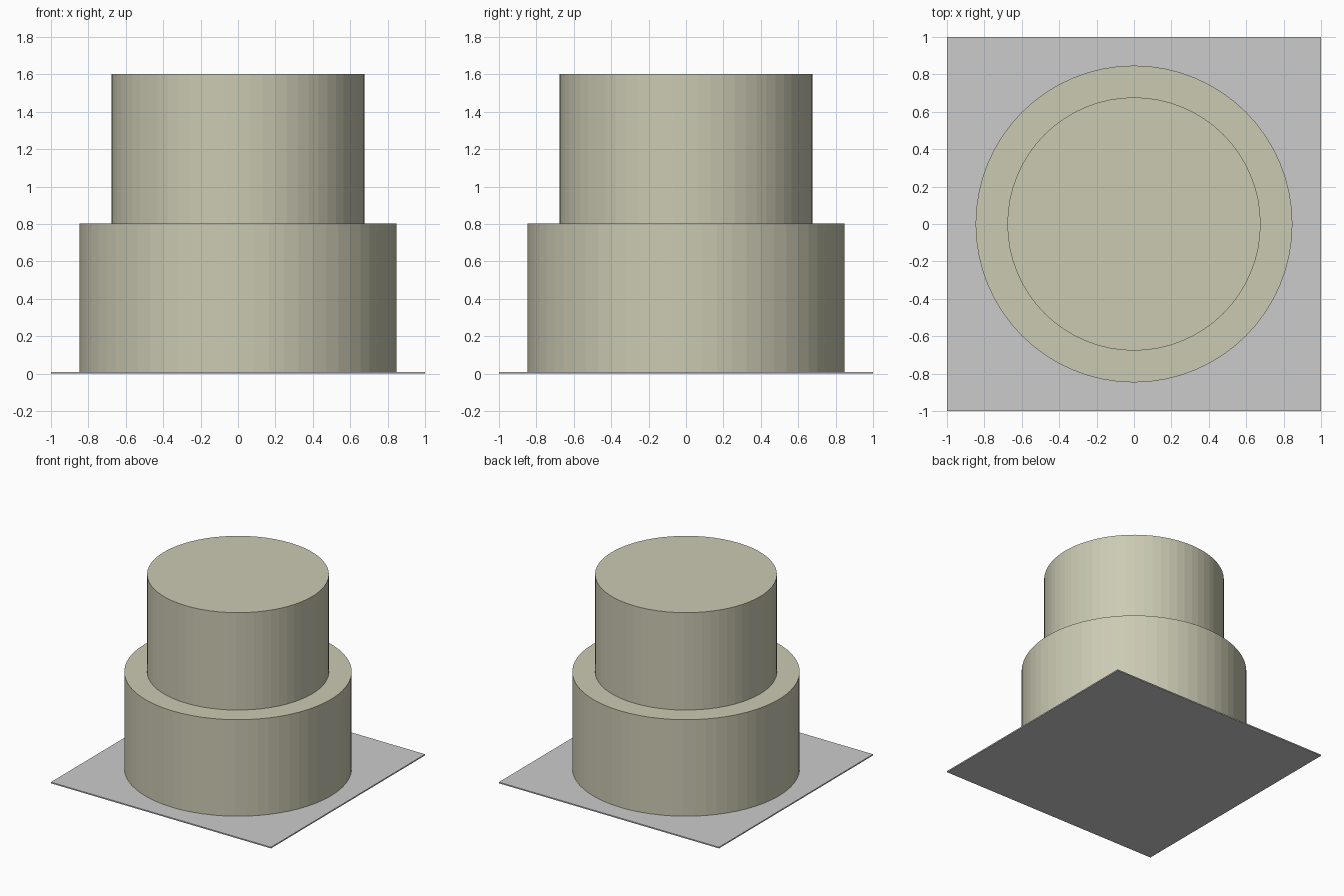
import bpy

if "Cube" in bpy.data.objects:
    bpy.data.objects.remove(bpy.data.objects["Cube"])

SIDES = 64
PLATE_TOP = 0.01

stone = bpy.data.materials.new("beige")
stone.diffuse_color = (0.60, 0.59, 0.45, 1.0)
stone.use_nodes = True
stone.node_tree.nodes["Principled BSDF"].inputs["Base Color"].default_value = stone.diffuse_color


def drum(name, radius, bottom, top):
    bpy.ops.mesh.primitive_cylinder_add(
        vertices=SIDES, radius=radius, depth=top - bottom,
        location=(0, 0, (bottom + top) / 2))
    obj = bpy.context.object
    obj.name = name
    obj.data.materials.append(stone)
    return obj


# Thin square ground plate
bpy.ops.mesh.primitive_cube_add(size=1, location=(0, 0, PLATE_TOP / 2))
plate = bpy.context.object
plate.name = "base_plate"
plate.scale = (2, 2, PLATE_TOP)
bpy.ops.object.transform_apply(location=False, rotation=False, scale=True)

# Two stacked tiers
drum("lower_tier", 0.847, PLATE_TOP, 0.803)
drum("upper_tier", 0.677, 0.803, 1.603)
